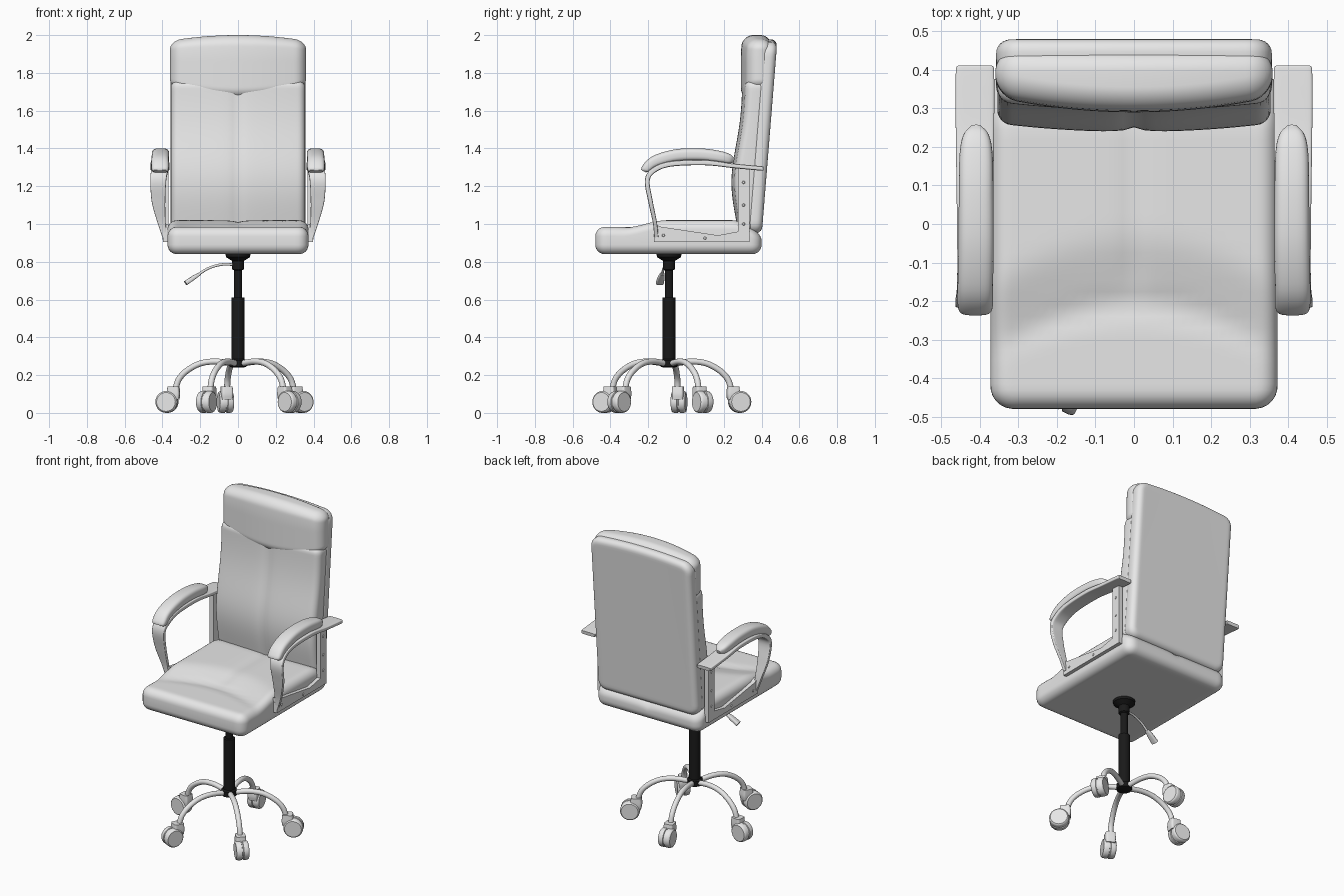
import bpy, bmesh
from math import sin, cos, pi, sqrt, exp, hypot, radians, copysign
from mathutils import Vector, Matrix

cube = bpy.data.objects.get("Cube")
if cube:
    bpy.data.objects.remove(cube)


def material(name, value):
    m = bpy.data.materials.new(name)
    m.use_nodes = True
    m.diffuse_color = (value, value, value, 1)
    m.node_tree.nodes["Principled BSDF"].inputs["Base Color"].default_value = (value, value, value, 1)
    return m


GREY = material("light grey", 0.8)
BLACK = material("black", 0.01)


def finish(name, bm, mat=GREY, matrix=None, angle=40):
    if matrix:
        bm.transform(matrix)
    bmesh.ops.recalc_face_normals(bm, faces=bm.faces)
    me = bpy.data.meshes.new(name)
    bm.to_mesh(me)
    bm.free()
    me.materials.append(mat)
    me.shade_smooth()
    me.set_sharp_from_angle(angle=radians(angle))
    ob = bpy.data.objects.new(name, me)
    bpy.context.collection.objects.link(ob)
    return ob


def skin(bm, rings, caps=True):
    n = len(rings[0])
    for a, b in zip(rings, rings[1:]):
        for i in range(n):
            j = (i + 1) % n
            bm.faces.new((a[i], a[j], b[j], b[i]))
    if caps:
        bm.faces.new(rings[0])
        bm.faces.new(rings[-1])


def cushion(name, hx, hy, corner, r, face_a, face_b, place, n=40):
    """Padded slab between two height functions, with rounded rim and corners."""
    bm = bmesh.new()
    steps = [sin(pi / 2 * (2 * i / n - 1)) for i in range(n + 1)]
    sheets = []
    for near, far in ((face_a, face_b), (face_b, face_a)):
        sheet = []
        for sy in steps:
            row = []
            for sx in steps:
                x, y = sx * hx, sy * hy
                ax, ay = abs(x) - hx + corner, abs(y) - hy + corner
                d = max(0, corner - max(ax, ay))
                if ax > 0 and ay > 0:
                    k = max(ax, ay) / hypot(ax, ay)
                    x = copysign(hx - corner + ax * k, x)
                    y = copysign(hy - corner + ay * k, y)
                drop = r * (1 - sqrt(1 - (1 - d / r) ** 2)) if d < r else 0
                h = near(x, y)
                h += copysign(drop, far(x, y) - h)
                row.append(bm.verts.new(place(x, y, h)))
            sheet.append(row)
        for j in range(n):
            for i in range(n):
                bm.faces.new((sheet[j][i], sheet[j][i + 1], sheet[j + 1][i + 1], sheet[j + 1][i]))
        rim = sheet[0][:-1] + [row[-1] for row in sheet[:-1]]
        rim += sheet[-1][:0:-1] + [row[0] for row in sheet[:0:-1]]
        sheets.append(rim)
    skin(bm, sheets, caps=False)
    return finish(name, bm, angle=60)


def smooth_path(points, n=6):
    pts = [Vector(p) for p in points]
    pts = [2 * pts[0] - pts[1]] + pts + [2 * pts[-1] - pts[-2]]
    out = []
    for a, b, c, d in zip(pts, pts[1:], pts[2:], pts[3:]):
        for i in range(n):
            t = i / n
            out.append(0.5 * (2 * b + (c - a) * t + (2 * a - 5 * b + 4 * c - d) * t * t
                              + (3 * b - a - 3 * c + d) * t ** 3))
    return out + [pts[-2]]


def loft(name, stations, power=2, matrix=None, sides=24):
    """Sweep a rounded section along (y, z, x, half width, half thickness)."""
    bm = bmesh.new()
    path = smooth_path([Vector(s) for s in stations])
    rings = []
    for i, s in enumerate(path):
        a, b = path[max(i - 1, 0)], path[min(i + 1, len(path) - 1)]
        tangent = Vector((b[0] - a[0], b[1] - a[1])).normalized()
        ring = []
        for k in range(sides):
            t = 2 * pi * (k + 0.5) / sides
            u = copysign(abs(cos(t)) ** (2 / power), cos(t)) * s[3]
            v = copysign(abs(sin(t)) ** (2 / power), sin(t)) * s[4]
            ring.append(bm.verts.new((s[2] + u, s[0] - tangent.y * v, s[1] + tangent.x * v)))
        rings.append(ring)
    skin(bm, rings)
    return finish(name, bm, matrix=matrix)


def lathe(name, profile, mat=GREY, matrix=None, sides=28):
    bm = bmesh.new()
    skin(bm, [[bm.verts.new((r * cos(2 * pi * k / sides), r * sin(2 * pi * k / sides), z))
               for k in range(sides)] for r, z in profile])
    return finish(name, bm, mat, matrix, 35)


def step(a, b, v):
    t = min(1, max(0, (v - a) / (b - a)))
    return t * t * (3 - 2 * t)


# Seat cushion: front roll, raised rear pad and a soft centre crease
SEAT_Y = -0.04


def seat_top(x, t):
    y = t + SEAT_Y
    edge = -0.21 - 0.9 * x * x
    z = 0.985 + 0.035 * step(edge, edge + 0.2, y) - 0.06 * step(0.25, 0.4, y)
    z -= 0.012 * exp(-((y - edge) / 0.03) ** 2) * (1 - (x / 0.38) ** 2)
    z -= 0.01 * exp(-abs(x) / 0.03) * step(-0.22, -0.1, y)
    return z


cushion("seat", 0.373, 0.44, 0.06, 0.05, seat_top, lambda x, t: 0.84,
        lambda x, t, h: (x, t + SEAT_Y, h))


# Backrest: leaning rear shell, lumbar cushion with crease, and headrest
def rear(z):
    return 0.405 + 0.08 * (z - 1)


def between(low, high, half, place_y=None):
    """Map t to a height between two curved edges."""
    def place(x, t, h):
        k = (x / 0.36) ** 2
        lo, hi = low[0] + low[1] * k, high[0] + high[1] * k
        return (x, h, lo + (hi - lo) * (t / half + 1) / 2)
    return place


cushion("back_shell", 0.358, 0.51, 0.06, 0.035,
        lambda x, t: rear(1.465 + t), lambda x, t: rear(1.465 + t) - 0.085,
        between((0.95, 0), (1.978, -0.02), 0.51))


def lumbar(x, t):
    z = 1.36 + t
    return (0.297 - 0.058 * exp(-((z - 1.22) / 0.27) ** 2)
            + 0.012 * exp(-abs(x) / 0.025) + 0.022 * (x / 0.355) ** 2)


cushion("back_cushion", 0.355, 0.4, 0.04, 0.035, lumbar,
        lambda x, t: rear(1.36 + t) - 0.04, lambda x, t, h: (x, h, 1.36 + t))

cushion("headrest", 0.36, 0.165, 0.06, 0.055,
        lambda x, t: 0.29 + 0.04 * (x / 0.36) ** 2 + 0.6 * max(0, t - 0.03) ** 2,
        lambda x, t: 0.45, between((1.665, 0.055), (2.0, -0.03), 0.165))

# Armrests, built once and mirrored
ARM_BAR = [(0.41, 1.293, 0.413, 0.046, 0.011), (0.39, 1.295, 0.413, 0.05, 0.012),
           (0.25, 1.308, 0.413, 0.05, 0.012), (0.1, 1.325, 0.413, 0.048, 0.014),
           (-0.08, 1.318, 0.413, 0.046, 0.014), (-0.17, 1.285, 0.415, 0.045, 0.014),
           (-0.205, 1.23, 0.422, 0.042, 0.013), (-0.188, 1.12, 0.421, 0.036, 0.012),
           (-0.165, 1.01, 0.405, 0.022, 0.011), (-0.157, 0.93, 0.388, 0.012, 0.011)]
ARM_PAD = [(-0.222, 1.278, 0.412, 0.036, 0.012), (-0.213, 1.292, 0.412, 0.045, 0.024),
           (-0.16, 1.333, 0.412, 0.046, 0.031), (-0.05, 1.363, 0.41, 0.046, 0.033),
           (0.08, 1.367, 0.41, 0.045, 0.033), (0.18, 1.355, 0.41, 0.043, 0.031),
           (0.23, 1.343, 0.41, 0.033, 0.025), (0.255, 1.336, 0.41, 0.012, 0.01)]
PLATE = [(-0.17, 1.0), (-0.17, 0.905), (0.335, 0.905), (0.335, 1.298), (0.275, 1.298),
         (0.275, 0.96), (0.17, 0.94), (-0.13, 0.985)]
SCREWS = [(-0.12, 0.94), (0.1, 0.925), (0.305, 1.0), (0.305, 1.1), (0.305, 1.22)]

for side, sx in (("left", 1), ("right", -1)):
    flip = Matrix.Diagonal((sx, 1, 1, 1))
    loft(side + "_arm_bar", ARM_BAR, 7, flip)
    loft(side + "_arm_pad", ARM_PAD, 3.2, flip)
    bm = bmesh.new()
    face = bm.faces.new([bm.verts.new((0.368, y, z)) for y, z in PLATE])
    new = bmesh.ops.extrude_face_region(bm, geom=[face])["geom"]
    bmesh.ops.translate(bm, vec=(0.028, 0, 0), verts=[v for v in new if isinstance(v, bmesh.types.BMVert)])
    finish(side + "_arm_bracket", bm, matrix=flip)
    for y, z in SCREWS:
        lathe(side + "_bracket_screw", [(0.008, 0), (0.006, 0.004)],
              matrix=flip @ Matrix.Translation((0.396, y, z)) @ Matrix.Rotation(pi / 2, 4, "Y"), sides=10)

# Gas column with hub and seat flange
CENTRE = Matrix.Translation((0, -0.09, 0))
lathe("column", [(0.03, 0.24), (0.045, 0.245), (0.045, 0.278), (0.034, 0.285), (0.034, 0.61),
                 (0.022, 0.612), (0.022, 0.755), (0.032, 0.76), (0.032, 0.805),
                 (0.064, 0.825), (0.066, 0.845)], BLACK, CENTRE)

# Height lever
swing = CENTRE @ Matrix.Rotation(radians(100), 4, "Z")
loft("lever_rod", [(0.02, 0.785, 0, 0.007, 0.007), (0.09, 0.785, 0, 0.007, 0.007),
                   (0.16, 0.765, 0, 0.007, 0.007), (0.22, 0.728, 0, 0.007, 0.007)], 2, swing, 12)
loft("lever_handle", [(0.205, 0.737, 0, 0.011, 0.008), (0.24, 0.715, 0, 0.018, 0.011),
                      (0.282, 0.687, 0, 0.021, 0.012)], 4, swing, 16)

# Five curved legs with casters
LEG = [(0.03, 0.262), (0.12, 0.272), (0.2, 0.262), (0.27, 0.226), (0.315, 0.18), (0.335, 0.125)]
for i in range(5):
    turn = CENTRE @ Matrix.Rotation(radians(28 + 72 * i - 90), 4, "Z")
    loft("leg", [(r, z, 0, 0.016, 0.016) for r, z in LEG], 2, turn, 16)
    loft("caster_fork", [(0.345, 0.07, 0, 0.028, 0.03), (0.345, 0.1, 0, 0.031, 0.034),
                         (0.345, 0.14, 0, 0.029, 0.03)], 6, turn)
    axle = turn @ Matrix.Translation((0, 0.38, 0.058)) @ Matrix.Rotation(pi / 2, 4, "Y")
    lathe("caster_wheel", [(0.05, -0.038), (0.055, -0.034), (0.058, -0.026), (0.058, -0.005),
                           (0.053, -0.003), (0.053, 0.003), (0.058, 0.005), (0.058, 0.026),
                           (0.055, 0.034), (0.05, 0.038)], matrix=axle)
